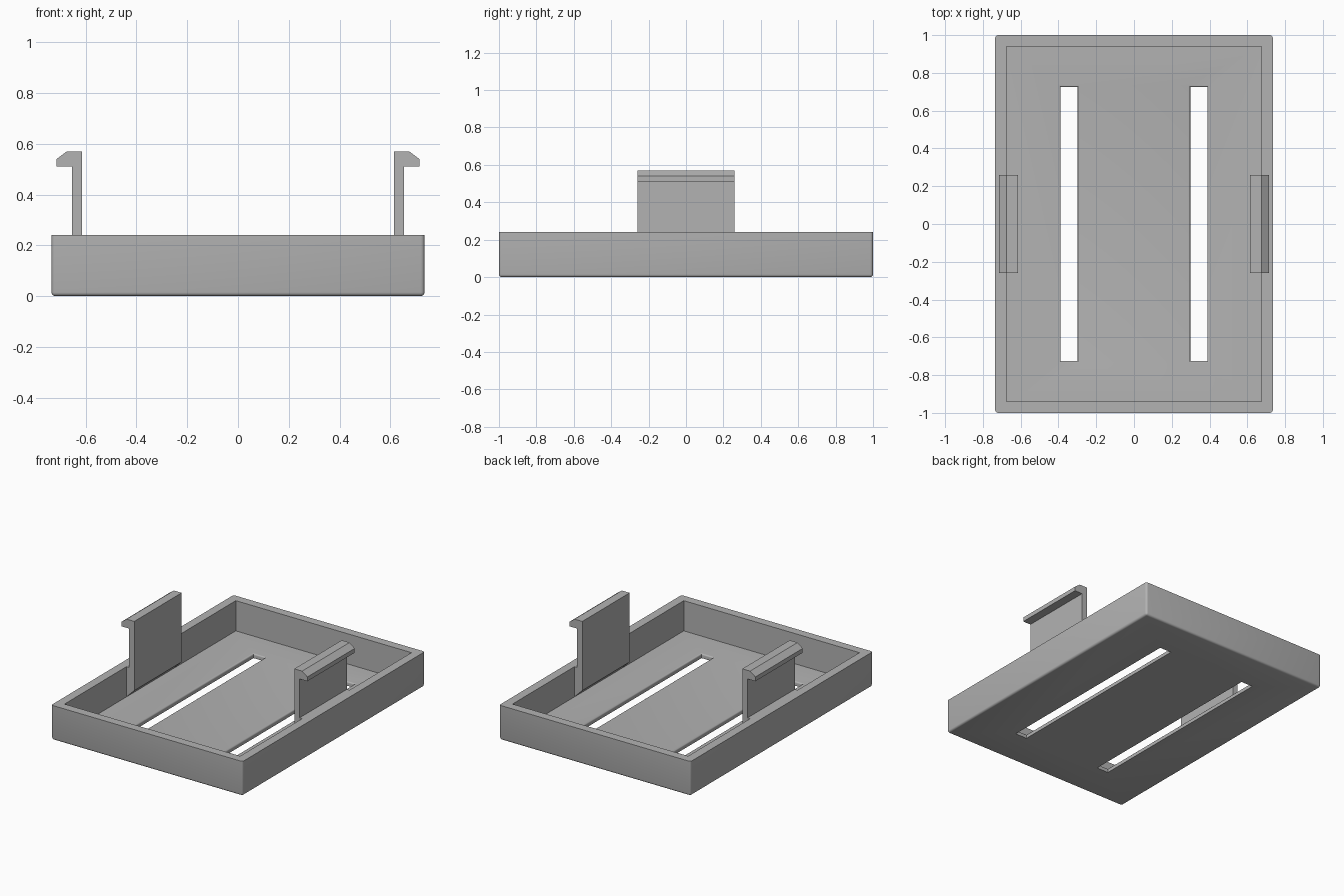
import bpy, bmesh
from math import sin, cos, pi, radians

cube = bpy.data.objects.get("Cube")
if cube:
    bpy.data.objects.remove(cube, do_unlink=True)

# Single grey plastic
grey = bpy.data.materials.new("grey_plastic")
grey.use_nodes = True
colour = (0.45, 0.45, 0.45, 1)
grey.diffuse_color = colour
grey.node_tree.nodes["Principled BSDF"].inputs["Base Color"].default_value = colour

HALF_X, HALF_Y, RIM = 0.735, 1.0, 0.24
WALL, FLOOR = 0.06, 0.03


def finish(bm, name):
    bmesh.ops.recalc_face_normals(bm, faces=bm.faces)
    mesh = bpy.data.meshes.new(name)
    bm.to_mesh(mesh)
    bm.free()
    obj = bpy.data.objects.new(name, mesh)
    bpy.context.collection.objects.link(obj)
    mesh.materials.append(grey)
    return obj


def loft(rings):
    """Closed solid through stacked rectangles (centre x, half x, half y, z)."""
    bm = bmesh.new()
    loops = [[bm.verts.new((cx + sx * hx, sy * hy, z))
              for sx, sy in ((-1, -1), (1, -1), (1, 1), (-1, 1))]
             for cx, hx, hy, z in rings]
    for low, high in zip(loops, loops[1:]):
        for i in range(4):
            j = (i + 1) % 4
            bm.faces.new((low[i], low[j], high[j], high[i]))
    bm.faces.new(loops[0][::-1])
    bm.faces.new(loops[-1])
    return bm


# Tray body with rounded bottom and corner edges, sharp rim
bm = loft([(0, HALF_X, HALF_Y, 0), (0, HALF_X, HALF_Y, RIM)])
soft = [e for e in bm.edges if min(v.co.z for v in e.verts) < 0.01]
bmesh.ops.bevel(bm, geom=soft, offset=0.015, segments=4, profile=0.5, affect='EDGES')
tray = finish(bm, "tray")

# Cutters: the cavity and two long slots with rounded upper lips
cutters = [finish(loft([(0, HALF_X - WALL, HALF_Y - WALL, FLOOR),
                        (0, HALF_X - WALL, HALF_Y - WALL, 0.4)]), "cavity_cutter")]
LIP = 0.01
for side in (-1, 1):
    rings = [(side * 0.343, 0.045, 0.725, -0.1)]
    for k in range(5):
        t = k * pi / 8
        grow = LIP * (1 - cos(t))
        rings.append((side * 0.343, 0.045 + grow, 0.725 + grow, FLOOR - LIP + LIP * sin(t)))
    rings.append((side * 0.343, 0.055, 0.735, 0.1))
    cutters.append(finish(loft(rings), "slot_cutter"))

for cutter in cutters:
    cutter.hide_render = True
    mod = tray.modifiers.new("cut", 'BOOLEAN')
    mod.operation = 'DIFFERENCE'
    mod.solver = 'EXACT'
    mod.object = cutter

# Bake the cuts and discard the cutters
graph = bpy.context.evaluated_depsgraph_get()
cut_mesh = bpy.data.meshes.new_from_object(tray.evaluated_get(graph))
tray.modifiers.clear()
tray.data = cut_mesh
for cutter in cutters:
    bpy.data.objects.remove(cutter, do_unlink=True)

# Snap clips: hooked stem on a base that slopes into the wall
PROFILE = [(0.675, 0.03), (0.615, 0.09), (0.615, 0.57), (0.675, 0.57), (0.715, 0.54),
           (0.715, 0.51), (0.655, 0.51), (0.655, 0.24), (0.675, 0.24)]
for side, name in ((1, "left_clip"), (-1, "right_clip")):
    bm = bmesh.new()
    face = bm.faces.new([bm.verts.new((side * x, -0.26, z)) for x, z in PROFILE])
    new = bmesh.ops.extrude_face_region(bm, geom=[face])["geom"]
    bmesh.ops.translate(bm, vec=(0, 0.52, 0),
                        verts=[v for v in new if isinstance(v, bmesh.types.BMVert)])
    finish(bm, name)

# Smooth only the rounded edges
bpy.ops.object.select_all(action='DESELECT')
tray.select_set(True)
bpy.context.view_layer.objects.active = tray
bpy.ops.object.shade_smooth_by_angle(angle=radians(30))
